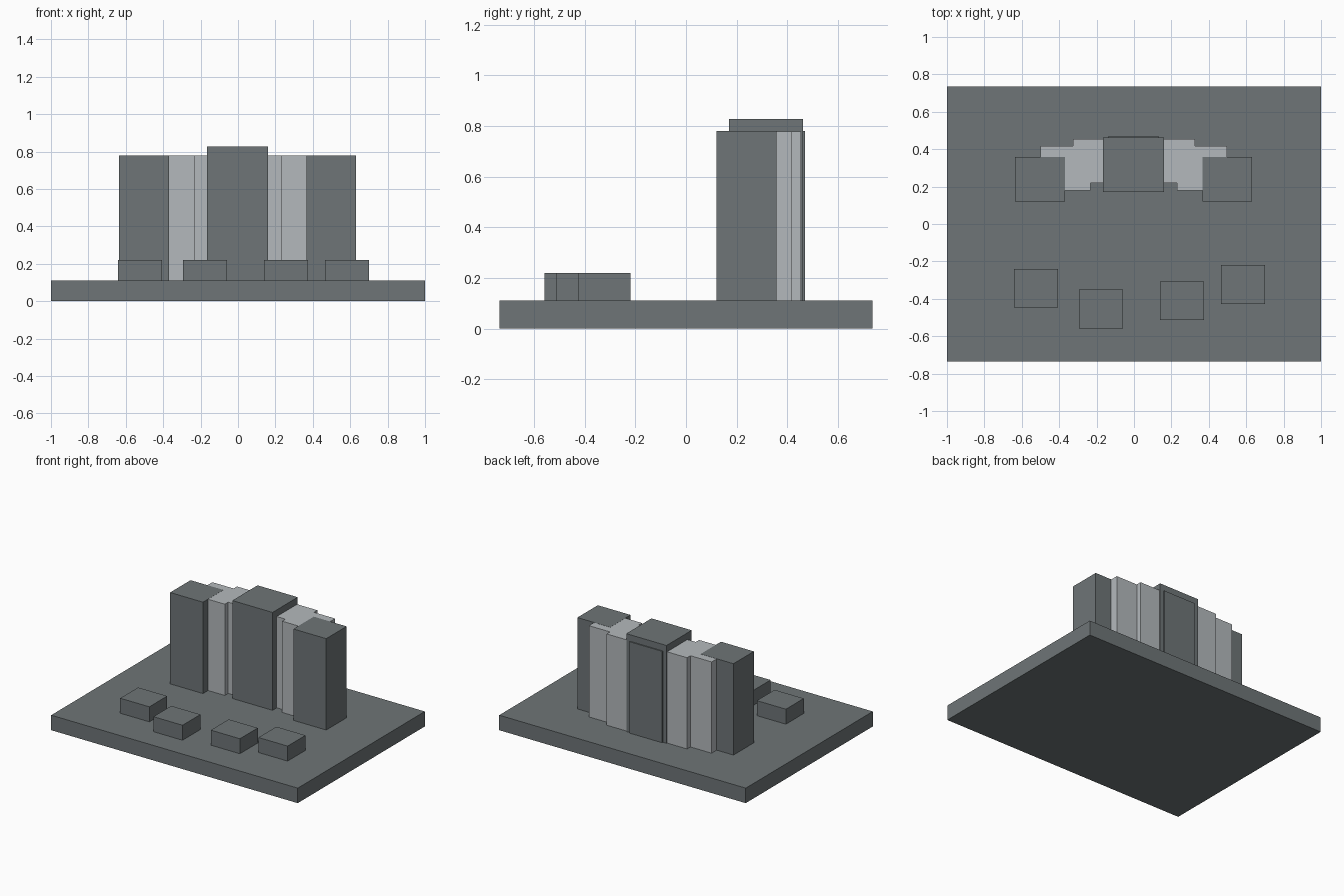
import bpy

cube = bpy.data.objects.get("Cube")
if cube:
    bpy.data.objects.remove(cube, do_unlink=True)


def make_material(name, rgb):
    mat = bpy.data.materials.new(name)
    mat.use_nodes = True
    color = (*rgb, 1.0)
    mat.diffuse_color = color
    mat.node_tree.nodes["Principled BSDF"].inputs["Base Color"].default_value = color
    return mat


DARK = make_material("slate_grey", (0.156, 0.178, 0.184))
LIGHT = make_material("pale_grey", (0.456, 0.485, 0.503))


def block(name, center, size, bottom, top, mat):
    """Box given by its plan centre, plan size and height range."""
    bpy.ops.mesh.primitive_cube_add(size=1, location=(*center, (bottom + top) / 2))
    obj = bpy.context.object
    obj.name = name
    obj.scale = (*size, top - bottom)
    bpy.ops.object.transform_apply(location=False, rotation=False, scale=True)
    obj.data.materials.append(mat)
    return obj


GROUND, ROOF = 0.11, 0.78
TOWER = (0.266, 0.236)

# Ground slab
block("base_slab", (0, 0), (2.0, 1.472), 0, GROUND, DARK)

# Taller central tower with a lower block behind it
block("central_tower", (-0.002, 0.316), (0.326, 0.292), GROUND, 0.828, DARK)
block("central_rear_block", (-0.002, 0.352), TOWER, GROUND, ROOF, DARK)

# Stepped wings on both sides; pale roofs sit a hair below the dark ones
for side, sign in (("right", -1), ("left", 1)):
    block(f"{side}_end_tower", (sign * 0.5 - 0.002, 0.239), TOWER, GROUND, ROOF, DARK)
    block(f"{side}_outer_wing", (sign * 0.365 - 0.001, 0.298), TOWER, GROUND, ROOF - 0.001, LIGHT)
    block(f"{side}_inner_wing", (sign * 0.193 - 0.001, 0.337), TOWER, GROUND, ROOF - 0.001, LIGHT)

# Low blocks scattered in the forecourt
forecourt = [(-0.524, -0.344), (-0.177, -0.455), (0.257, -0.41), (0.583, -0.323)]
for i, center in enumerate(forecourt, 1):
    block(f"low_block_{i}", center, (0.236, 0.207), GROUND, 0.22, DARK)
